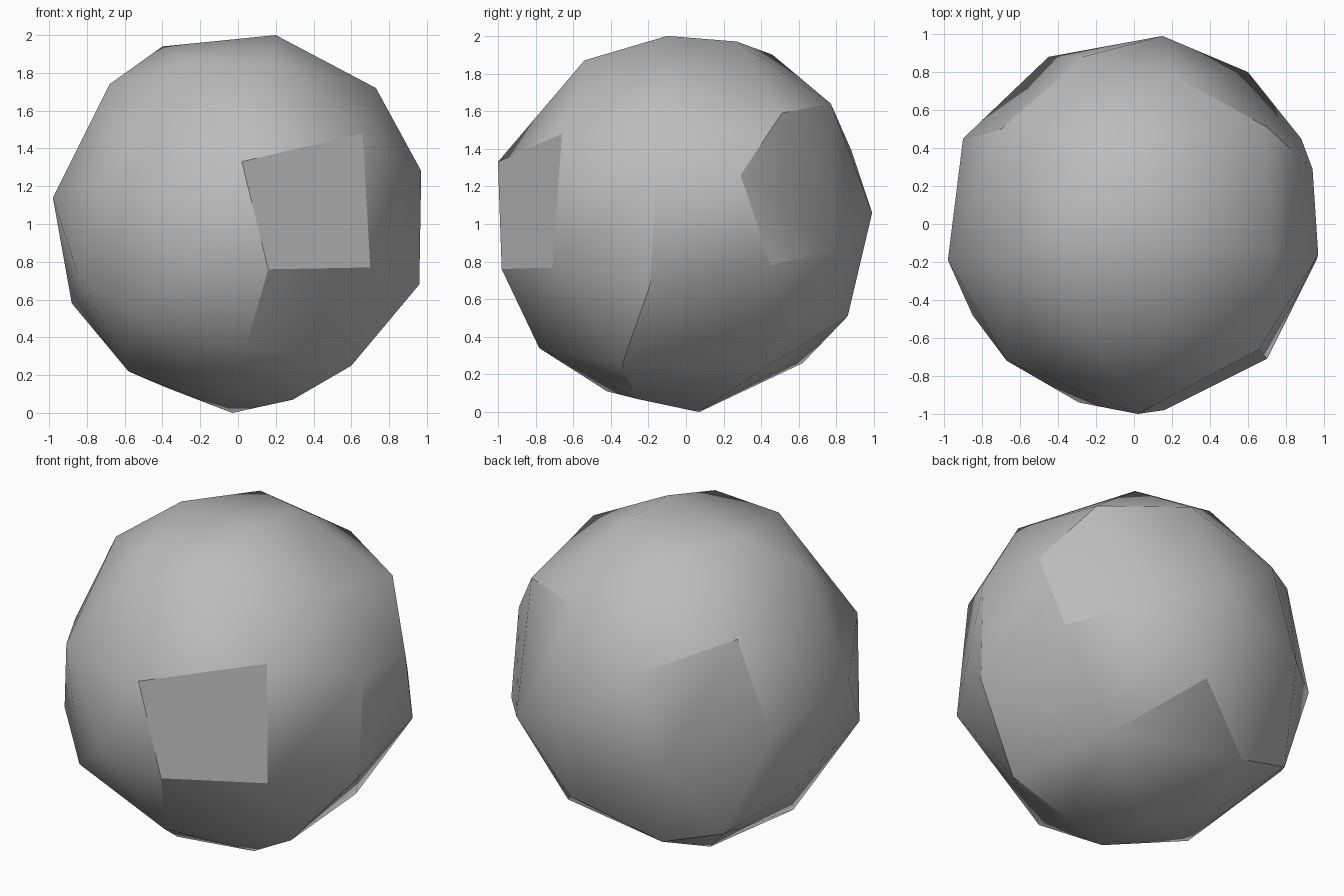
import bpy, bmesh, math

cube = bpy.data.objects.get("Cube")
if cube:
    bpy.data.objects.remove(cube, do_unlink=True)

# Corner points of the boulder, grouped in bands from crown to base
CROWN = [(0.20, -0.10, 2.00), (0.22, 0.27, 1.97), (-0.17, 0.46, 1.90), (-0.40, 0.02, 1.94),
         (-0.27, -0.52, 1.86), (0.18, -0.54, 1.87), (0.73, -0.14, 1.72), (-0.68, -0.22, 1.74)]
SHOULDER = [(0.23, 0.77, 1.64), (0.70, 0.51, 1.59), (-0.70, 0.50, 1.58), (0.66, -0.66, 1.48),
            (-0.27, 0.88, 1.39), (0.02, -1.00, 1.33), (-0.67, -0.72, 1.27), (0.97, -0.16, 1.28),
            (0.94, 0.29, 1.26)]
WAIST = [(-0.98, -0.19, 1.14), (0.15, 0.99, 1.06), (-0.90, 0.45, 1.00), (0.60, 0.80, 0.87),
         (-0.45, 0.88, 0.84), (-0.29, -0.94, 0.80), (0.88, 0.45, 0.78), (0.70, -0.71, 0.77),
         (0.16, -0.98, 0.76), (-0.85, -0.48, 0.74), (0.96, -0.19, 0.68)]
BASE = [(-0.88, 0.23, 0.58), (-0.58, -0.72, 0.55), (0.19, 0.86, 0.51), (-0.64, 0.55, 0.38),
        (0.04, -0.78, 0.34), (-0.27, 0.62, 0.26), (0.60, -0.34, 0.25), (0.52, 0.41, 0.23),
        (-0.58, -0.22, 0.22), (-0.37, 0.29, 0.13), (-0.12, -0.42, 0.11), (0.29, -0.26, 0.07),
        (-0.03, 0.07, 0.00)]

# Wrap the corners in a faceted convex shell
bm = bmesh.new()
for point in CROWN + SHOULDER + WAIST + BASE:
    bm.verts.new(point)
bmesh.ops.convex_hull(bm, input=bm.verts[:], use_existing_faces=False)
loose = [v for v in bm.verts if not v.link_faces]
bmesh.ops.delete(bm, geom=loose, context='VERTS')
bmesh.ops.recalc_face_normals(bm, faces=bm.faces[:])

mesh = bpy.data.meshes.new("boulder")
bm.to_mesh(mesh)
bm.free()
boulder = bpy.data.objects.new("boulder", mesh)
bpy.context.collection.objects.link(boulder)

# Plain stone grey
stone = bpy.data.materials.new("stone_grey")
stone.use_nodes = True
grey = (0.5, 0.5, 0.5, 1.0)
stone.diffuse_color = grey
for node in stone.node_tree.nodes:
    if node.type == 'BSDF_PRINCIPLED':
        node.inputs["Base Color"].default_value = grey
mesh.materials.append(stone)

# Soft shading over shallow edges, crisp on the steep ones
bpy.ops.object.select_all(action='DESELECT')
boulder.select_set(True)
bpy.context.view_layer.objects.active = boulder
bpy.ops.object.shade_smooth_by_angle(angle=math.radians(30))
